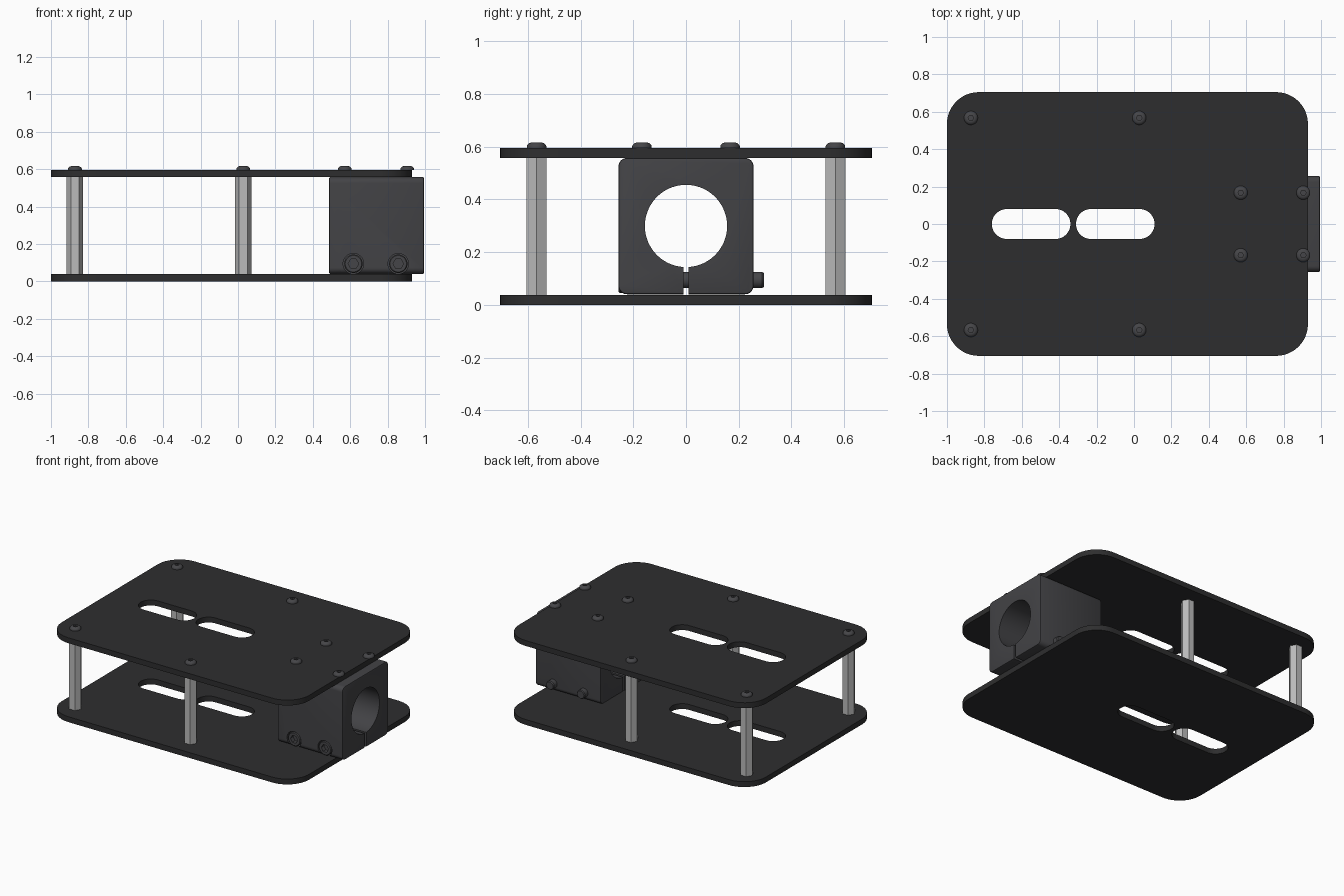
import bpy, bmesh
from math import pi, cos, sin
from mathutils import Vector

if "Cube" in bpy.data.objects:
    bpy.data.objects.remove(bpy.data.objects["Cube"])


def arc(cx, cy, r, a0, a1, n):
    return [(cx + r * cos(a0 + (a1 - a0) * i / n), cy + r * sin(a0 + (a1 - a0) * i / n))
            for i in range(n + 1)]


def ngon(cx, cy, r, n):
    return arc(cx, cy, r, 0, 2 * pi, n)[:-1]


def rounded_rect(x0, x1, y0, y1, r, n=12):
    corners = [(x1 - r, y1 - r), (x0 + r, y1 - r), (x0 + r, y0 + r), (x1 - r, y0 + r)]
    return [p for i, (x, y) in enumerate(corners)
            for p in arc(x, y, r, i * pi / 2, (i + 1) * pi / 2, n)]


def finish(bm, name, color):
    bmesh.ops.remove_doubles(bm, verts=bm.verts, dist=1e-5)
    bmesh.ops.recalc_face_normals(bm, faces=bm.faces)
    me = bpy.data.meshes.new(name)
    bm.to_mesh(me)
    bm.free()
    ob = bpy.data.objects.new(name, me)
    bpy.context.collection.objects.link(ob)
    if color:
        me.materials.append(color)
    return ob


def prism(name, pts, a, b, place=lambda u, v, w: (u, v, w), color=None, bevel=None):
    """Extrude a 2D outline from a to b along the third axis."""
    bm = bmesh.new()
    f = bm.faces.new([bm.verts.new(place(u, v, a)) for u, v in pts])
    shift = Vector(place(0, 0, b)) - Vector(place(0, 0, a))
    new = bmesh.ops.extrude_face_region(bm, geom=[f], use_keep_orig=True)['geom']
    bmesh.ops.translate(bm, vec=shift, verts=[g for g in new if isinstance(g, bmesh.types.BMVert)])
    if bevel:
        bmesh.ops.recalc_face_normals(bm, faces=bm.faces)
        bmesh.ops.bevel(bm, geom=[e for e in bm.edges if bevel(e)], offset=0.007,
                        segments=2, profile=0.5, affect='EDGES')
    return finish(bm, name, color)


def lathe(name, profile, n, color):
    """Spin a (radius, z) profile around z."""
    bm = bmesh.new()
    vs = [bm.verts.new((r, 0, z)) for r, z in profile]
    es = [bm.edges.new(p) for p in zip(vs, vs[1:])]
    bmesh.ops.spin(bm, geom=vs + es, cent=(0, 0, 0), axis=(0, 0, 1), angle=2 * pi, steps=n)
    return finish(bm, name, color)


def cut(ob, cutters):
    bpy.context.view_layer.objects.active = ob
    for c in cutters:
        m = ob.modifiers.new("cut", 'BOOLEAN')
        m.operation, m.solver, m.object = 'DIFFERENCE', 'EXACT', c
        bpy.ops.object.modifier_apply(modifier=m.name)
        bpy.data.objects.remove(c)


def smooth(ob):
    bpy.ops.object.select_all(action='DESELECT')
    ob.select_set(True)
    bpy.context.view_layer.objects.active = ob
    bpy.ops.object.shade_smooth_by_angle(angle=pi / 6)


def copies(ob, spots):
    """Place the object at the first spot and linked copies at the rest."""
    for i, s in enumerate(spots):
        o = ob if i == 0 else ob.copy()
        if i:
            bpy.context.collection.objects.link(o)
        o.location = s


def mat(name, c):
    m = bpy.data.materials.new(name)
    m.diffuse_color = (*c, 1)
    m.use_nodes = True
    m.node_tree.nodes["Principled BSDF"].inputs["Base Color"].default_value = m.diffuse_color
    return m


black = mat("black_plate", (0.027, 0.027, 0.028))
dark = mat("dark_block", (0.055, 0.055, 0.06))
steel = mat("dark_steel", (0.06, 0.06, 0.065))
silver = mat("aluminium", (0.5, 0.5, 0.5))

# Two slotted plates
for name, z in (("bottom_plate", 0.0), ("top_plate", 0.557)):
    plate = prism(name, rounded_rect(-1, 0.93, -0.705, 0.705, 0.17), z, z + 0.038, color=black)
    cut(plate, [prism("slot", rounded_rect(x, x + 0.42, -0.08, 0.08, 0.0799), z - 0.1, z + 0.1)
                for x in (-0.76, -0.31)])
    smooth(plate)

# Hexagonal standoffs
posts = [(x, y, 0) for x in (-0.872, 0.028) for y in (-0.567, 0.567)]
copies(prism("standoff", ngon(0, 0, 0.044, 6), 0.038, 0.557, color=silver), posts)

# Button-head screws on the top plate
screw = lathe("button_screw", [(0, 0), (0.037, 0), (0.037, 0.007), (0.034, 0.013),
                               (0.028, 0.018), (0.02, 0.021), (0, 0.021)], 32, steel)
cut(screw, [prism("socket", ngon(0, 0, 0.015, 6), 0.008, 0.05)])
smooth(screw)
copies(screw, [(x, y, 0.595) for x, y in [p[:2] for p in posts] +
               [(x, y) for x in (0.571, 0.905) for y in (-0.167, 0.167)]])

# Tube clamp block: keyhole outline with bore and slit
Z0, Z1, W, R, S, CZ, BR = 0.04, 0.557, 0.256, 0.032, 0.009, 0.299, 0.156
outer = [p for i, (y, z) in enumerate([(W - R, Z0 + R), (W - R, Z1 - R),
                                       (R - W, Z1 - R), (R - W, Z0 + R)])
         for p in arc(y, z, R, (i - 1) * pi / 2, i * pi / 2, 8)]
gap = S / BR
bore = arc(0, CZ, BR, -pi / 2 - gap, -5 * pi / 2 + gap, 72)
outline = [(S, Z0)] + outer + [(-S, Z0)] + bore


def outer_rim(e):
    on_end = abs(e.verts[0].co.x - e.verts[1].co.x) < 1e-6
    return on_end and all((v.co.yz - Vector((0, CZ))).length > BR + 0.05 for v in e.verts)


block = prism("tube_clamp", outline, 0.487, 0.995, lambda u, v, w: (w, u, v), dark, outer_rim)
BX, BZ = (0.617, 0.857), 0.094
cut(block, [prism("counterbore", ngon(x, BZ, 0.055, 40), -0.4, -W + 0.06,
                  lambda u, v, w: (u, w, v)) for x in BX])
smooth(block)

# Clamp bolts: recessed socket head, shaft tip standing out at the back
bolt = lathe("clamp_bolt", [(0, 0), (0.044, 0), (0.049, 0.005), (0.049, 0.06), (0.031, 0.06),
                            (0.031, 0.545), (0.026, 0.551), (0, 0.551)], 32, steel)
cut(bolt, [prism("socket", ngon(0, 0, 0.028, 6), -0.05, 0.03)])
smooth(bolt)
bolt.rotation_euler.x = -pi / 2
copies(bolt, [(x, -W, BZ) for x in BX])
